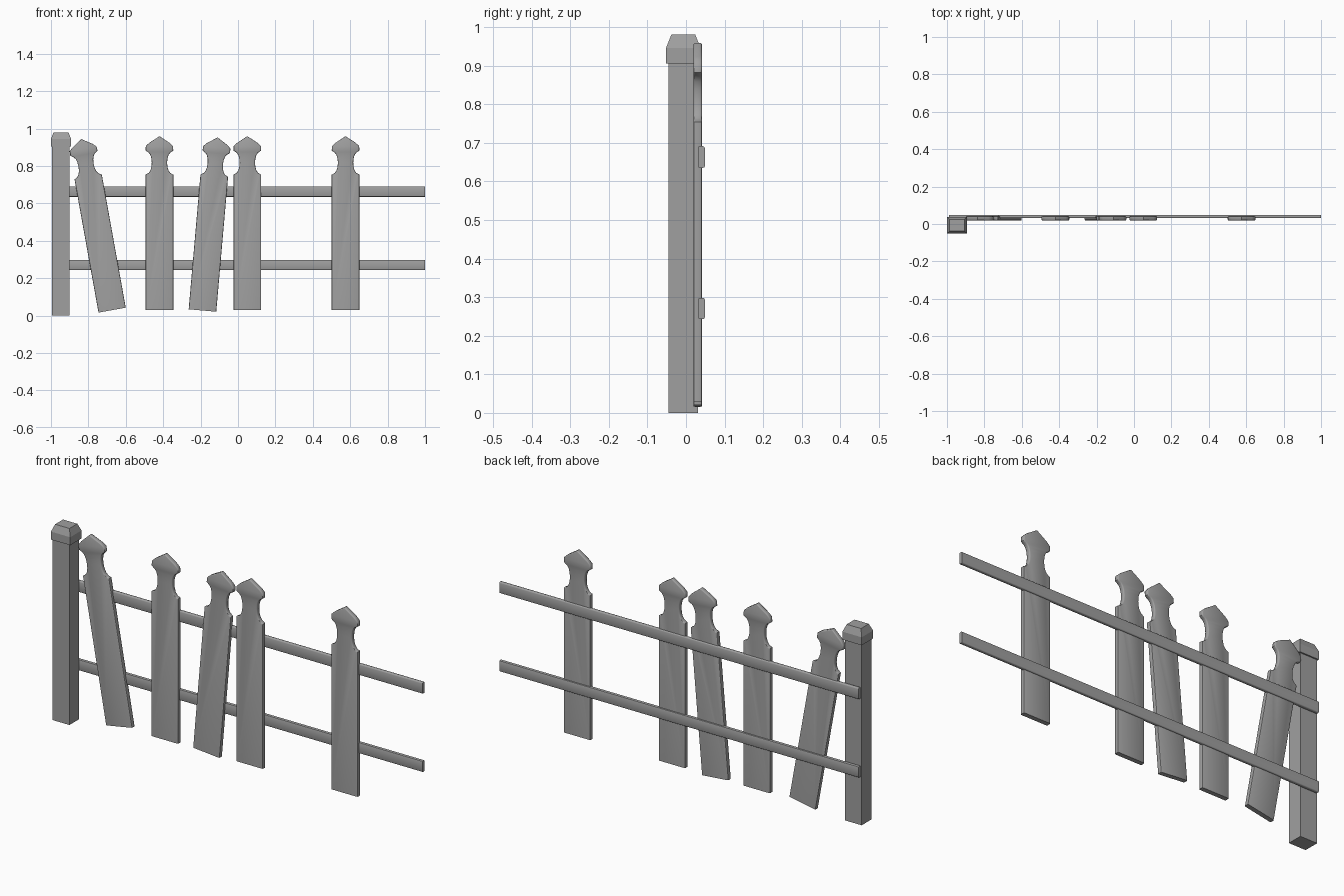
import bpy, bmesh, math
from mathutils import Matrix, Vector

cube = bpy.data.objects.get("Cube")
if cube:
    bpy.data.objects.remove(cube, do_unlink=True)

grey = bpy.data.materials.new("weathered_grey")
grey.use_nodes = True
colour = (0.35, 0.35, 0.35, 1)
grey.diffuse_color = colour
grey.node_tree.nodes["Principled BSDF"].inputs["Base Color"].default_value = colour


def finish(bm, name, smooth=None):
    bmesh.ops.recalc_face_normals(bm, faces=bm.faces)
    mesh = bpy.data.meshes.new(name)
    bm.to_mesh(mesh)
    bm.free()
    mesh.materials.append(grey)
    obj = bpy.data.objects.new(name, mesh)
    bpy.context.collection.objects.link(obj)
    if smooth:
        bpy.ops.object.select_all(action='DESELECT')
        obj.select_set(True)
        bpy.context.view_layer.objects.active = obj
        bpy.ops.object.shade_smooth_by_angle(angle=math.radians(smooth))
    return obj


def box(bm, low, high):
    low, high = Vector(low), Vector(high)
    matrix = Matrix.Translation((low + high) / 2) @ Matrix.Diagonal((*(high - low), 1))
    bmesh.ops.create_cube(bm, size=1, matrix=matrix)


# Picket: half outline with a scooped neck and pointed head, mirrored
def picket_outline():
    half = [(0.074, 0), (0.074, 0.724)]
    for i in range(9):
        a = math.radians(-90 + 180 * i / 8)
        half.append((0.071 - 0.03 * math.cos(a) ** 0.8 if 0 < i < 8 else 0.064,
                     0.787 + 0.058 * math.sin(a)))
    half += [(0.074, 0.852), (0.073, 0.876), (0.055, 0.893)]
    return half + [(0, 0.929)] + [(-x, z) for x, z in reversed(half)]


def picket(name, x, base, lean):
    bm = bmesh.new()
    front, back = 0.019, 0.042
    face = bm.faces.new([bm.verts.new((px, front, pz)) for px, pz in picket_outline()])
    made = bmesh.ops.extrude_face_region(bm, geom=[face])["geom"]
    for v in made:
        if isinstance(v, bmesh.types.BMVert):
            v.co.y = back
    # Round the long rims, leaving the sawn foot sharp
    rims = [e for e in bm.edges
            if abs(e.verts[0].co.y - e.verts[1].co.y) < 1e-5
            and max(v.co.z for v in e.verts) > 0.01]
    bmesh.ops.bevel(bm, geom=rims, offset=0.005, segments=2, profile=0.5,
                    affect='EDGES', clamp_overlap=True)
    obj = finish(bm, name, 45)
    obj.location = (x, 0, base)
    obj.rotation_euler.y = math.radians(lean)


for name, x, base, lean in [
        ("picket_far_right", -0.673, 0.029, -10.2),
        ("picket_right", -0.42, 0.03, 0),
        ("picket_middle", -0.19, 0.027, 5),
        ("picket_left", 0.05, 0.03, 0),
        ("picket_far_left", 0.575, 0.03, 0)]:
    picket(name, x, base, lean)

# Rails with softened long edges
for name, low, high in [("lower_rail", 0.243, 0.298), ("upper_rail", 0.635, 0.691)]:
    bm = bmesh.new()
    box(bm, (-0.99, 0.031, low), (1, 0.049, high))
    edges = [e for e in bm.edges if abs(e.verts[0].co.x - e.verts[1].co.x) > 1]
    bmesh.ops.bevel(bm, geom=edges, offset=0.005, segments=2, profile=0.5, affect='EDGES')
    finish(bm, name, 45)

# Corner post
bm = bmesh.new()
box(bm, (-0.995, -0.045, 0), (-0.902, 0.031, 0.91))
finish(bm, "post")

# Post cap: block with a tapered top
bm = bmesh.new()
box(bm, (-1, -0.052, 0.905), (-0.893, 0.038, 0.945))
top = max(bm.faces, key=lambda f: f.calc_center_median().z)
crown = bmesh.ops.extrude_face_region(bm, geom=[top])["geom"]
bm.faces.remove(top)
for v in crown:
    if isinstance(v, bmesh.types.BMVert):
        v.co.z = 0.98
        v.co.x += 0.014 if v.co.x < -0.95 else -0.014
        v.co.y += 0.014 if v.co.y < 0 else -0.014
finish(bm, "post_cap")
